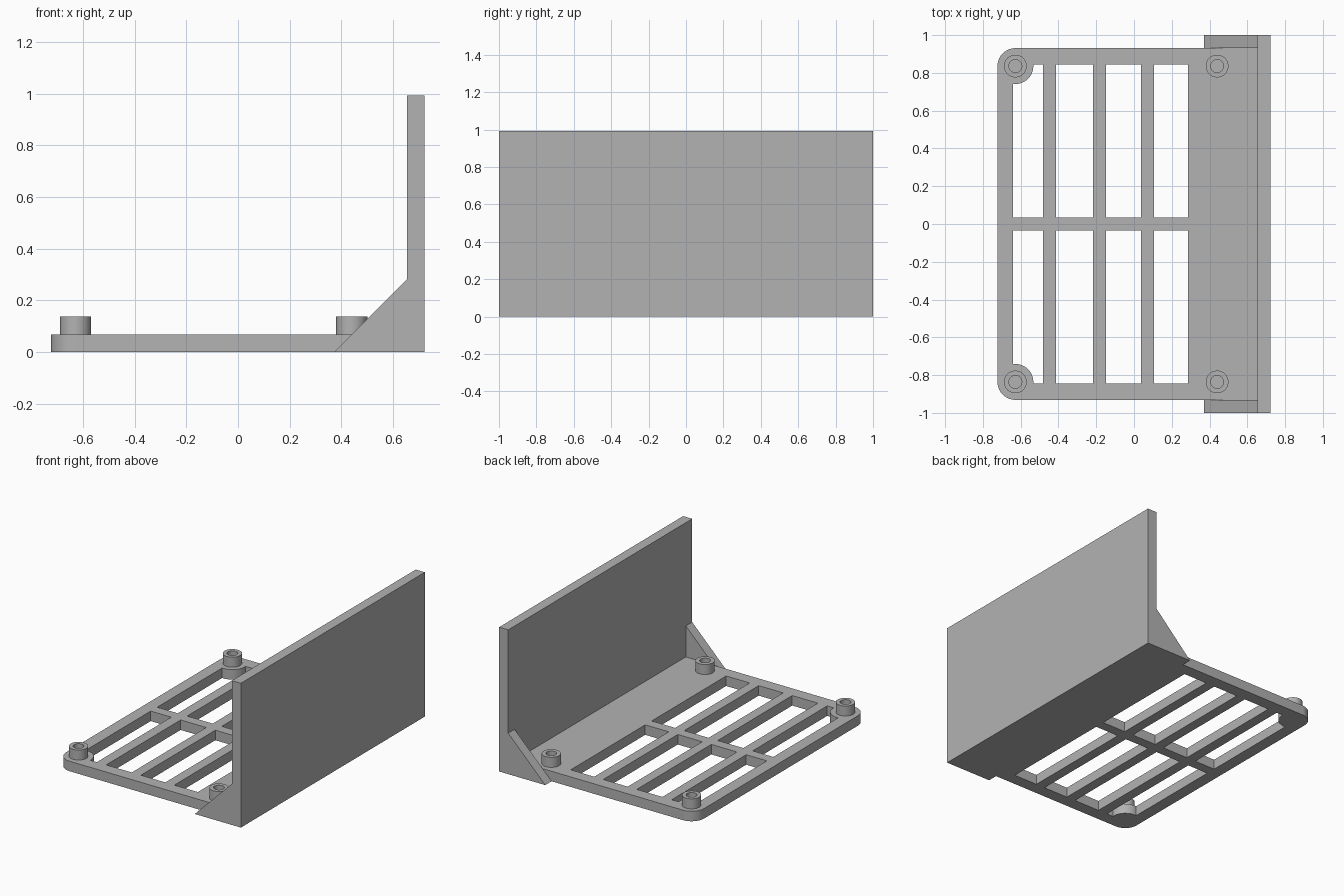
import bpy, bmesh
from math import sin, cos, radians
from mathutils import Matrix

cube = bpy.data.objects.get("Cube")
if cube:
    bpy.data.objects.remove(cube, do_unlink=True)

# Single grey material
grey = bpy.data.materials.new("Plain grey")
grey.use_nodes = True
colour = (0.45, 0.45, 0.45, 1)
grey.diffuse_color = colour
grey.node_tree.nodes["Principled BSDF"].inputs["Base Color"].default_value = colour


def arc(cx, cy, r, a0, a1, steps):
    """Points along an arc, both ends included."""
    angles = [radians(a0 + (a1 - a0) * i / steps) for i in range(steps + 1)]
    return [(cx + r * cos(a), cy + r * sin(a)) for a in angles]


def circle(cx, cy, r, steps=48):
    return arc(cx, cy, r, 0, 360, steps)[:-1]


def extruded(name, loops, start, depth, matrix=Matrix()):
    """Fill an outline, leaving the inner loops as holes, and extrude it."""
    bm = bmesh.new()
    edges = []
    for loop in loops:
        vs = [bm.verts.new((x, y, start)) for x, y in loop]
        edges += [bm.edges.new((vs[i - 1], vs[i])) for i in range(len(vs))]
    bmesh.ops.triangle_fill(bm, use_beauty=True, use_dissolve=False,
                            edges=edges, normal=(0, 0, 1))
    out = bmesh.ops.extrude_face_region(bm, geom=bm.faces[:], use_keep_orig=True)
    top = [g for g in out["geom"] if isinstance(g, bmesh.types.BMVert)]
    bmesh.ops.translate(bm, verts=top, vec=(0, 0, depth))
    bm.transform(matrix)
    bmesh.ops.recalc_face_normals(bm, faces=bm.faces[:])
    mesh = bpy.data.meshes.new(name)
    bm.to_mesh(mesh)
    bm.free()
    mesh.materials.append(grey)
    obj = bpy.data.objects.new(name, mesh)
    bpy.context.collection.objects.link(obj)
    bpy.ops.object.select_all(action="DESELECT")
    obj.select_set(True)
    bpy.context.view_layer.objects.active = obj
    bpy.ops.object.shade_smooth_by_angle(angle=radians(30))
    return obj


THICK = 0.069
HALF_X, HALF_Y, PLATE_Y = 0.722, 1.0, 0.931
WALL_X = 0.653
BOSS_X, BOSS_Y, PAD_R = -0.628, 0.836, 0.095

# Base plate outline, rounded at the free corners
outline = [(WALL_X, -PLATE_Y), (WALL_X, PLATE_Y)]
outline += arc(BOSS_X, BOSS_Y, PAD_R, 90, 180, 14)
outline += arc(BOSS_X, -BOSS_Y, PAD_R, 180, 270, 14)

# Slots: the outermost pair is notched around the round corner pads
SLOT_IN, SLOT_OUT = 0.035, 0.845
columns = [(-0.64, -0.483), (-0.412, -0.217), (-0.148, 0.038), (0.107, 0.286)]
slots = []
for i, (x0, x1) in enumerate(columns):
    slot = [(x0, SLOT_IN), (x1, SLOT_IN), (x1, SLOT_OUT)]
    if i == 0:
        slot += arc(BOSS_X, BOSS_Y, PAD_R, 5.4, -97.3, 16)
    else:
        slot.append((x0, SLOT_OUT))
    slots += [slot, [(x, -y) for x, y in slot]]
extruded("base_plate", [outline] + slots, 0, THICK)

# Upright wall
wall = [(WALL_X, -HALF_Y), (HALF_X, -HALF_Y), (HALF_X, HALF_Y), (WALL_X, HALF_Y)]
extruded("upright_wall", [wall], 0, 0.993)

# Triangular braces at both ends of the wall
to_xz = Matrix(((1, 0, 0, 0), (0, 0, 1, 0), (0, 1, 0, 0), (0, 0, 0, 1)))
brace = [(0.371, 0), (WALL_X, 0), (WALL_X, 0.282)]
for name, y in (("right_brace", -HALF_Y), ("left_brace", PLATE_Y)):
    extruded(name, [brace], y, HALF_Y - PLATE_Y, to_xz)

# Hollow mounting bosses
for end, x in (("outer", BOSS_X), ("inner", 0.44)):
    for side, y in (("right", -BOSS_Y), ("left", BOSS_Y)):
        extruded(f"{side}_{end}_boss", [circle(x, y, 0.06), circle(x, y, 0.034)],
                 THICK, THICK)
